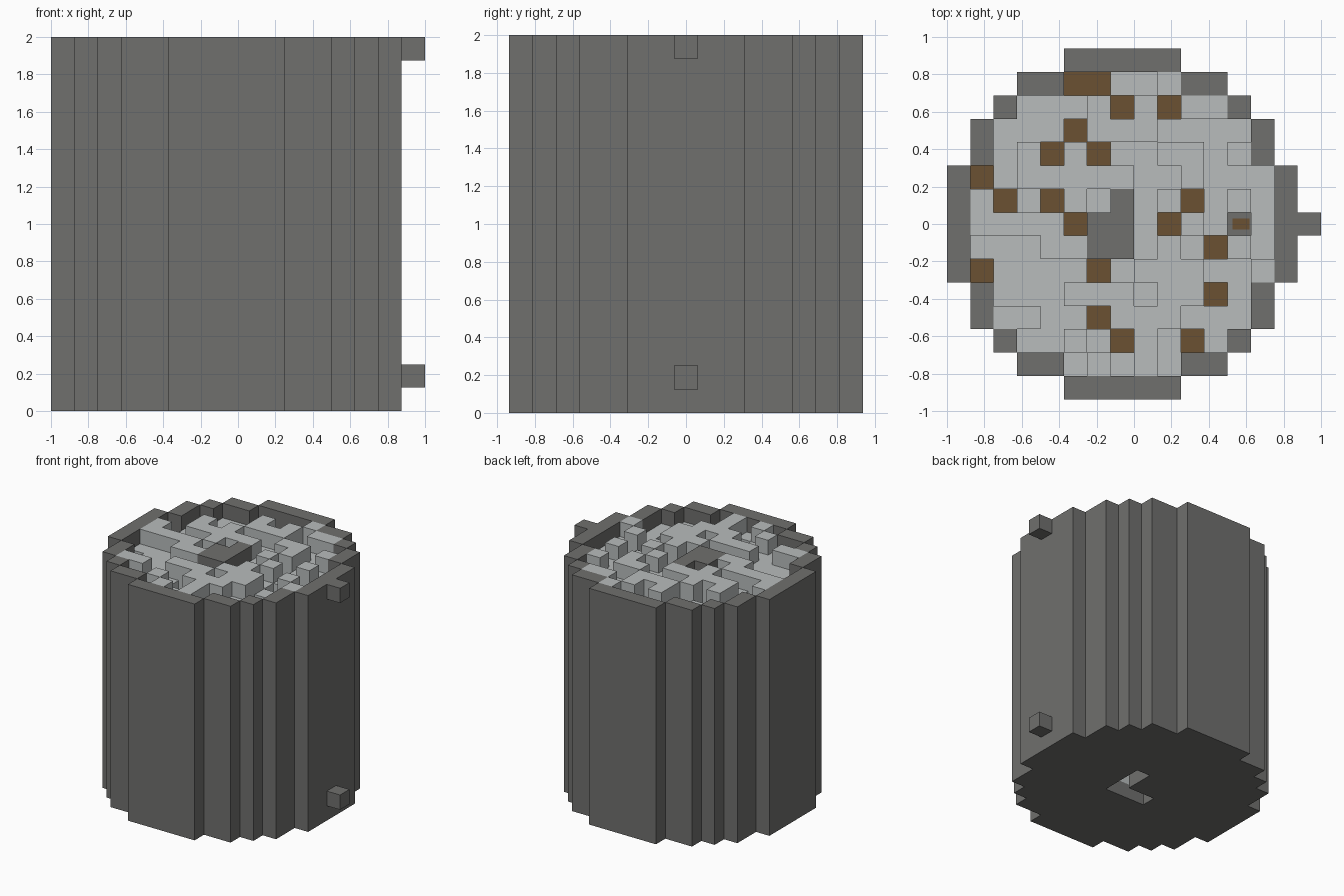
import bpy
import bmesh
from mathutils import Vector

CELL = 0.125
ORIGIN = Vector((-1.0, -0.9375, 0.0))
TOP, LEDGE, SOIL, FLOOR = 2.0, 1.875, 1.75, 0.125

if "Cube" in bpy.data.objects:
    bpy.data.objects.remove(bpy.data.objects["Cube"])


def material(name, rgb):
    mat = bpy.data.materials.new(name)
    mat.use_nodes = True
    mat.diffuse_color = (*rgb, 1)
    bsdf = next(n for n in mat.node_tree.nodes if n.type == "BSDF_PRINCIPLED")
    bsdf.inputs["Base Color"].default_value = (*rgb, 1)
    return mat


dark_grey = material("dark grey", (0.16, 0.16, 0.155))
light_grey = material("light grey", (0.48, 0.505, 0.505))
brown = material("brown", (0.145, 0.083, 0.032))


def columns(name, spans, mats):
    """Merge square columns, {(i, j): (bottom, top)}, into one stepped block.
    A second material goes on the upright faces."""
    bm = bmesh.new()

    def quad(pts):
        bm.faces.new([bm.verts.new(p) for p in pts])

    for (i, j), (z0, z1) in spans.items():
        x, y = ORIGIN.x + i * CELL, ORIGIN.y + j * CELL
        ring = [(x, y), (x + CELL, y), (x + CELL, y + CELL), (x, y + CELL)]
        quad([(*p, z1) for p in ring])
        quad([(*p, z0) for p in reversed(ring)])
        for k, (di, dj) in enumerate([(0, -1), (1, 0), (0, 1), (-1, 0)]):
            near = spans.get((i + di, j + dj))
            parts = [(z0, min(z1, near[0])), (max(z0, near[1]), z1)] if near else [(z0, z1)]
            a, b = ring[k], ring[(k + 1) % 4]
            for low, high in parts:
                if high - low > 0.001:
                    quad([(*a, low), (*b, low), (*b, high), (*a, high)])
    bmesh.ops.remove_doubles(bm, verts=bm.verts, dist=0.0005)
    bmesh.ops.dissolve_limit(bm, angle_limit=0.01, verts=bm.verts, edges=bm.edges)
    for f in bm.faces:
        f.normal_update()
        f.material_index = len(mats) - 1 if abs(f.normal.z) < 0.5 else 0
    mesh = bpy.data.meshes.new(name)
    bm.to_mesh(mesh)
    bm.free()
    for m in mats:
        mesh.materials.append(m)
    obj = bpy.data.objects.new(name, mesh)
    bpy.context.collection.objects.link(obj)
    return obj


def box(name, centre, size, mat):
    bpy.ops.mesh.primitive_cube_add(size=1, location=centre)
    obj = bpy.context.object
    obj.name = name
    obj.scale = size
    obj.data.materials.append(mat)


# Stepped round footprint of the barrel, and the contents inside its wall
half_widths = [2, 4, 5, 6, 6, 7, 7, 7, 7, 7, 6, 6, 5, 4, 2]
outline = {(i, j) for j, w in enumerate(half_widths) for i in range(7 - w, 8 + w)}

# H high, L low, B bare soil, D dark core, S small socket; back row first
contents = [
    "....BBLLH....",
    "..LLLHBHBHH..",
    ".LLLBHHHLLLL.",
    ".LHBHBLLHHLH.",
    "BLHHHHHLLHLLL",
    "HBLBHLDLHBLHL",
    "HHHHBDDLBHLSL",
    "LLLHHDDLHLBHL",
    "BLLLLBLHHHLLH",
    ".LLLHHHLHHBL.",
    ".HHLLBHHHLLL.",
    "..LLHLBHLBL..",
    "....LHLHL....",
]
inside = {(i + 1, 13 - r): c for r, row in enumerate(contents)
          for i, c in enumerate(row) if c != "."}

# Barrel: wall and floor, with an opening in the floor
opening = {(8, 6), (8, 7), (8, 8), (7, 6), (6, 6)}
columns("barrel", {c: (0, FLOOR if c in inside else TOP)
                   for c in outline if c not in opening}, [dark_grey])

# Soil, hollowed above the floor opening
cavity = opening - {(6, 6)}
columns("soil", {c: (0.5 if c in cavity else FLOOR, SOIL) for c in inside},
        [brown, light_grey])

# Light blocks on two levels
heights = {"H": TOP, "L": LEDGE}
columns("light_blocks", {c: (SOIL, heights[k]) for c, k in inside.items()
                         if k in heights}, [light_grey])

# Dark core in the middle
columns("dark_core", {c: (SOIL, TOP) for c, k in inside.items() if k == "D"}, [dark_grey])

# Small dark socket with a brown centre
for (i, j), k in inside.items():
    if k == "S":
        centre = ORIGIN + Vector((i + 0.5, j + 0.5, 0)) * CELL
        box("socket", centre + Vector((0, 0, SOIL + 0.004)), (CELL, CELL, 0.008), dark_grey)
        box("socket_centre", centre + Vector((0.01, 0, SOIL + 0.01)),
            (0.09, 0.06, 0.008), brown)

# Pegs on the left side
for name, z in (("lower_peg", 0.1875), ("upper_peg", 1.9375)):
    box(name, (0.9375, 0, z), (CELL, CELL, CELL), dark_grey)
